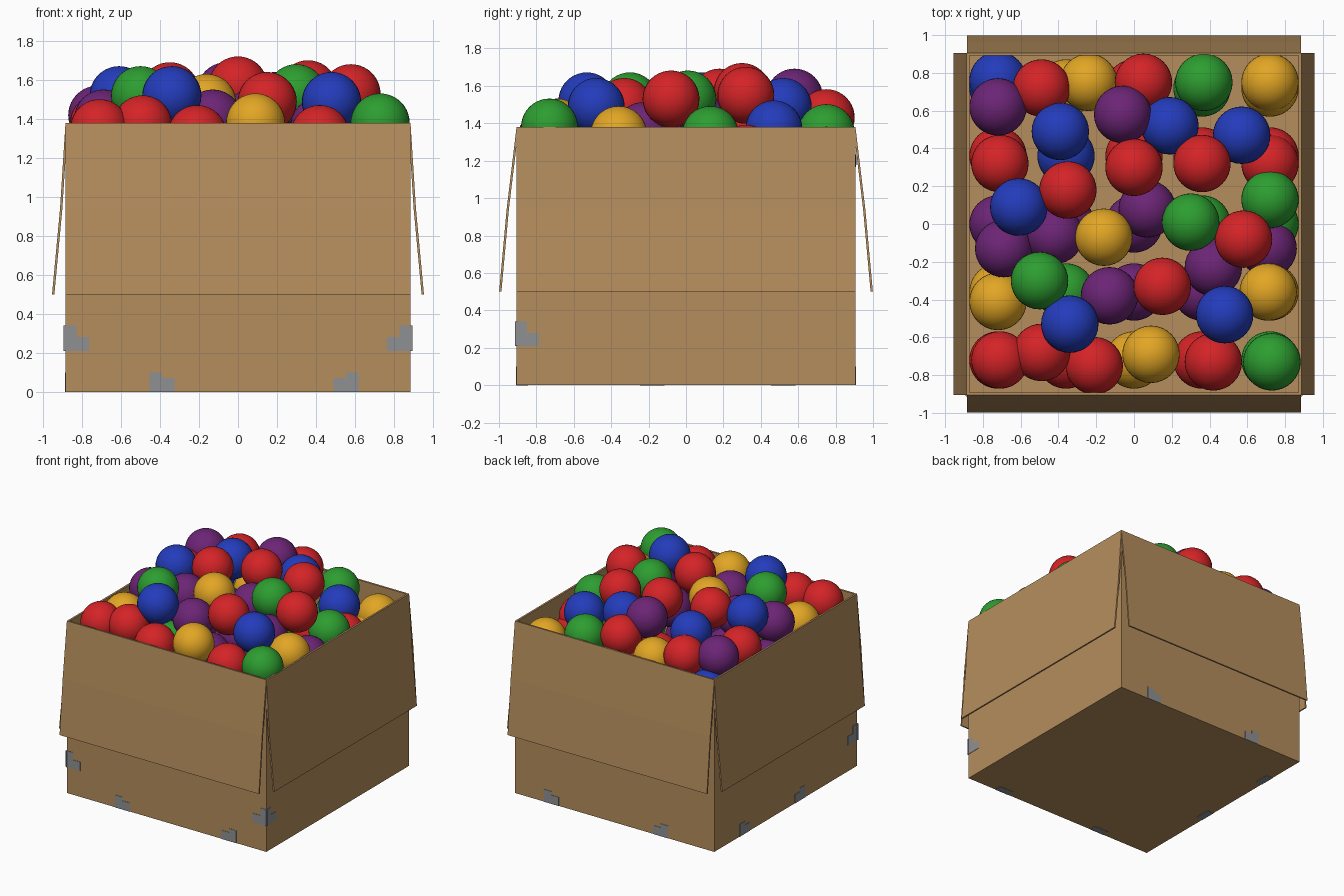
import bpy, bmesh
from math import pi
from mathutils import Matrix, Vector

if "Cube" in bpy.data.objects:
    bpy.data.objects.remove(bpy.data.objects["Cube"])

HALF_X, HALF_Y, HEIGHT, WALL = 0.885, 0.905, 1.38, 0.02
FLOOR, RADIUS = 1.0, 0.152


def material(name, rgb):
    mat = bpy.data.materials.new(name)
    mat.use_nodes = True
    mat.diffuse_color = (*rgb, 1)
    shader = mat.node_tree.nodes["Principled BSDF"]
    shader.inputs["Base Color"].default_value = (*rgb, 1)
    shader.inputs["Roughness"].default_value = 0.6
    return mat


cardboard = material("cardboard tan", (0.46, 0.27, 0.11))
tape = material("tape grey", (0.27, 0.28, 0.29))
paints = {
    "red": material("ball red", (0.66, 0.017, 0.02)),
    "blue": material("ball blue", (0.017, 0.045, 0.5)),
    "green": material("ball green", (0.026, 0.34, 0.03)),
    "yellow": material("ball yellow", (0.76, 0.38, 0.018)),
    "purple": material("ball purple", (0.15, 0.018, 0.18)),
}


def mesh_from(bm, name, mat):
    bmesh.ops.recalc_face_normals(bm, faces=bm.faces)
    mesh = bpy.data.meshes.new(name)
    bm.to_mesh(mesh)
    bm.free()
    mesh.materials.append(mat)
    return mesh


def add_object(name, mesh, location=(0, 0, 0)):
    obj = bpy.data.objects.new(name, mesh)
    obj.location = location
    bpy.context.collection.objects.link(obj)
    return obj


# Carton body: a block with a recess sunk into its top
bm = bmesh.new()
bmesh.ops.create_cube(bm, size=1)
bmesh.ops.scale(bm, vec=(2 * HALF_X, 2 * HALF_Y, HEIGHT), verts=bm.verts)
bmesh.ops.translate(bm, vec=(0, 0, HEIGHT / 2), verts=bm.verts)
top = max(bm.faces, key=lambda f: f.calc_center_median().z)
bmesh.ops.inset_region(bm, faces=[top], thickness=WALL)
recess = bmesh.ops.extrude_face_region(bm, geom=[top])
bmesh.ops.delete(bm, geom=[top], context="FACES_ONLY")
for v in recess["geom"]:
    if isinstance(v, bmesh.types.BMVert):
        v.co.z = FLOOR
add_object("carton", mesh_from(bm, "carton", cardboard))


# Flaps: bent sheets hanging outward from the rim
def flap(name, profile, half_width, turn):
    bm = bmesh.new()
    rows = [[bm.verts.new((side * half_width, -out, z)) for side in (-1, 1)]
            for out, z in profile]
    for a, b in zip(rows, rows[1:]):
        bm.faces.new((a[0], a[1], b[1], b[0]))
    bm.transform(Matrix.Rotation(turn, 4, "Z"))
    obj = add_object(name, mesh_from(bm, name, cardboard))
    solid = obj.modifiers.new("thickness", "SOLIDIFY")
    solid.thickness = 0.012
    solid.offset = 0


long_profile = [(HALF_Y - 0.005, HEIGHT), (0.953, 0.94), (0.993, 0.5)]
side_profile = [(HALF_X - 0.005, HEIGHT), (0.908, 0.94), (0.949, 0.5)]
flap("front_flap", long_profile, HALF_X, 0)
flap("back_flap", long_profile, HALF_X, pi)
flap("left_flap", side_profile, HALF_Y, pi / 2)
flap("right_flap", side_profile, HALF_Y, -pi / 2)


# Tape patches: thin stepped plates, a wide block with a taller narrow one
def plate(name, center, size):
    bm = bmesh.new()
    bmesh.ops.create_cube(bm, size=1)
    bmesh.ops.scale(bm, vec=size, verts=bm.verts)
    add_object(name, mesh_from(bm, name, tape), center)


def patch(name, axis, sign, along, z, step, under=False):
    wall = sign * (HALF_Y if axis == "y" else HALF_X)
    blocks = [(along, z + 0.035, 0.13, 0.07),
              (along + step * 0.0325, z + 0.05, 0.065, 0.1 if z == 0 else 0.13)]
    for pos, mid, width, tall in blocks:
        mid = z + tall / 2
        if axis == "y":
            plate(name, (pos, wall, mid), (width, 0.006, tall))
        else:
            plate(name, (wall, pos, mid), (0.006, width, tall))
    if under:
        inner = wall - sign * 0.03
        if axis == "y":
            plate(name, (along, inner, 0.001), (0.13, 0.06, 0.006))
        else:
            plate(name, (inner, along, 0.001), (0.06, 0.13, 0.006))


patch("front_tape_right", "y", -1, -0.39, 0, -1, True)
patch("front_tape_left", "y", -1, 0.555, 0, 1, True)
patch("back_tape_right", "y", 1, -0.41, 0, -1)
patch("back_tape_left", "y", 1, 0.56, 0, 1)
patch("right_tape_back", "x", -1, 0.52, 0, 1, True)
patch("right_tape_front", "x", -1, -0.18, 0, -1, True)
for side, word in ((-1, "right"), (1, "left")):
    patch(word + "_corner_tape_front", "y", -1, side * (HALF_X - 0.055), 0.21, side)
    patch(word + "_corner_tape_side", "x", side, 0.055 - HALF_Y, 0.21, -1)

# Balls resting on top of the heap
heap = {
    "red": [(-.49, .72, 1.4), (.05, .75, 1.43), (-.71, .32, 1.38), (-.35, .18, 1.54),
            (0, .3, 1.57), (.36, .32, 1.55), (.58, -.08, 1.53), (.15, -.33, 1.49),
            (-.71, -.72, 1.35), (-.49, -.68, 1.37), (-.21, -.75, 1.32),
            (.42, -.73, 1.32), (.72, .32, 1.24)],
    "blue": [(-.72, .76, 1.2), (-.39, .49, 1.48), (.19, .52, 1.49), (.57, .47, 1.37),
             (-.61, .09, 1.52), (-.34, -.53, 1.52), (.48, -.48, 1.49)],
    "green": [(.37, .75, 1.35), (.3, .01, 1.53), (.72, .13, 1.34), (-.5, -.3, 1.52),
              (.73, -.73, 1.38)],
    "yellow": [(-.24, .75, 1.33), (.72, .75, 1.23), (-.16, -.07, 1.48),
               (-.72, -.41, 1.3), (.71, -.36, 1.34), (.09, -.69, 1.38)],
    "purple": [(-.72, .62, 1.42), (-.06, .58, 1.54), (.07, .08, 1.4), (-.69, -.13, 1.4),
               (-.42, -.06, 1.4), (.71, -.13, 1.23), (.42, -.23, 1.36),
               (-.13, -.38, 1.4)],
}
balls = [(color, Vector(spot)) for color, spots in heap.items() for spot in spots]

# Lower layer: a regular bed, each ball coloured like its nearest neighbour above
bed = []
for i in range(-2, 3):
    for j in range(-2, 3):
        spot = Vector((i * 0.36, j * 0.36, FLOOR + RADIUS))
        near = min(balls, key=lambda ball: (ball[1].xy - spot.xy).length)
        bed.append((near[0], spot))

ball_meshes = {}
for color, mat in paints.items():
    bm = bmesh.new()
    bmesh.ops.create_uvsphere(bm, u_segments=32, v_segments=20, radius=RADIUS)
    for face in bm.faces:
        face.smooth = True
    ball_meshes[color] = mesh_from(bm, color + "_ball", mat)
for color, spot in balls + bed:
    add_object(color + "_ball", ball_meshes[color], spot)
